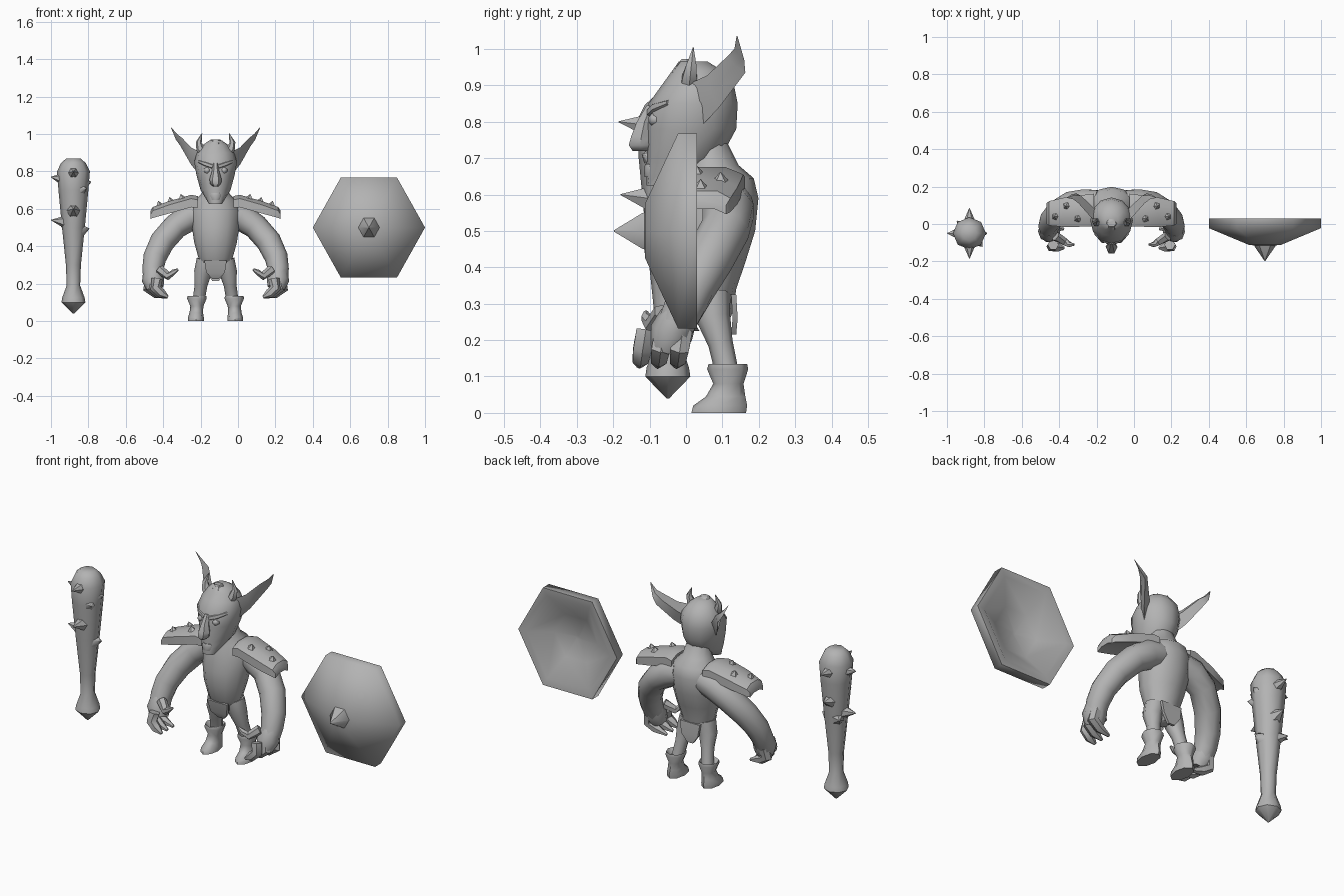
import bpy, bmesh, math
from mathutils import Vector

GREY = bpy.data.materials.new("clay grey")
GREY.diffuse_color = (0.45, 0.45, 0.45, 1)
CX = -0.12  # centre line of the creature


def skin(name, parts, x=CX, mirror=False, angle=50):
    """Bridge every list of rings in parts into a capped solid."""
    bm = bmesh.new()
    for rings in parts:
        for s in ((1, -1) if mirror else (1,)):
            vs = [[bm.verts.new((p[0] * s, p[1], p[2])) for p in r] for r in rings]
            n = len(vs[0])
            for a, b in zip(vs, vs[1:]):
                for i in range(n):
                    j = (i + 1) % n
                    bm.faces.new((a[i], a[j], b[j], b[i]))
            bm.faces.new(vs[0])
            bm.faces.new(vs[-1])
    bmesh.ops.recalc_face_normals(bm, faces=bm.faces)
    me = bpy.data.meshes.new(name)
    bm.to_mesh(me)
    bm.free()
    me.materials.append(GREY)
    ob = bpy.data.objects.new(name, me)
    ob.location.x = x
    bpy.context.collection.objects.link(ob)
    bpy.ops.object.select_all(action='DESELECT')
    ob.select_set(True)
    bpy.context.view_layer.objects.active = ob
    bpy.ops.object.shade_smooth_by_angle(angle=math.radians(angle))
    return ob


def layers(secs, n=10, cx=0):
    """Horizontal oval rings: (z, half width, front y, back y[, centre x])."""
    out = []
    for z, w, f, b, *c in secs:
        ox = c[0] if c else cx
        out.append([(ox + w * math.cos(t), (f + b) / 2 + (b - f) / 2 * math.sin(t), z)
                    for t in (2 * math.pi * i / n for i in range(n))])
    return out


def tube(secs, n=8):
    """Rings square to a path of (x, y, z, radius)."""
    ps = [Vector(s[:3]) for s in secs]
    out = []
    for i, s in enumerate(secs):
        d = (ps[min(i + 1, len(ps) - 1)] - ps[max(i - 1, 0)]).normalized()
        u = d.cross(Vector((0, 1, 0)))
        u = u.normalized() if u.length > 0.05 else Vector((1, 0, 0))
        v = d.cross(u)
        out.append([ps[i] + s[3] * (u * math.cos(t) + v * math.sin(t))
                    for t in (2 * math.pi * k / n for k in range(n))])
    return out


def spike(base, tip, r, n=6):
    return tube([(*base, r), (*tip, r * 0.04)], n)


# club with studs, centred on its own axis
skin("club", [layers([(0.04, .004, -.054, -.046), (.10, .064, -.112, .012), (.125, .06, -.108, .008),
                      (.19, .036, -.086, -.014), (.30, .04, -.09, -.01), (.50, .061, -.111, .011),
                      (.70, .08, -.13, .03), (.80, .088, -.136, .036), (.845, .066, -.114, .014),
                      (.868, .04, -.09, -.01)], 8)], -.88)
studs = []
for ang, z, reach in ((180, .76, .12), (270, .79, .135), (0, .735, .095), (90, .76, .135), (180, .53, .12),
                      (270, .59, .13), (0, .485, .085), (90, .60, .11), (315, .70, .10), (135, .50, .095)):
    d = Vector((math.cos(math.radians(ang)), math.sin(math.radians(ang)), 0))
    base = Vector((0, -.05, z)) + d * (.055 if z > .55 else .042)
    studs.append(spike(base, Vector((0, -.05, z + .01)) + d * reach, .036))
skin("club_studs", studs, -.88)


# six sided shield with a hollow back and a centre spike
def hexa(r, y):
    return [(r * math.cos(k * math.pi / 3), y, .5 + r * 1.03 * math.sin(k * math.pi / 3)) for k in range(6)]


skin("shield", [[hexa(.012, -.118), hexa(.085, -.112), hexa(.30, -.022), hexa(.30, .03),
                 hexa(.255, .026), hexa(.13, -.045), hexa(.01, -.06)]], .7, angle=75)
skin("shield_spike", [[hexa(.062, -.10), hexa(.055, -.12), hexa(.002, -.198)]], .7)

# hunched torso and neck
skin("torso", [layers([(.245, .035, .04, .115), (.28, .075, .015, .13), (.34, .092, -.015, .138),
                       (.42, .114, -.035, .165), (.50, .126, -.038, .19), (.59, .132, -.02, .199),
                       (.645, .11, -.005, .186), (.68, .075, .0, .145), (.74, .06, .01, .115)], 12)])

# head with chin, skull and pointed crown
skin("head", [layers([(.625, .034, -.108, -.06), (.66, .055, -.11, .03), (.70, .08, -.107, .095),
                      (.78, .102, -.11, .138), (.85, .114, -.103, .142), (.90, .10, -.067, .132),
                      (.94, .07, -.038, .10), (.965, .035, -.02, .06)], 12)])
skin("crest", [layers([(.90, .036, -.07, .05), (.95, .034, -.032, .05), (.972, .026, -.015, .02)], 6)])
# hooked nose, lip, brows and eyes
skin("nose", [layers([(.72, .014, -.15, -.10), (.735, .030, -.162, -.09), (.76, .032, -.155, -.09),
                      (.80, .02, -.138, -.09), (.845, .014, -.110, -.08)], 6)])
skin("lower_lip", [layers([(.648, .026, -.114, -.06), (.672, .036, -.116, -.06), (.684, .03, -.112, -.06)], 8)])
skin("brows", [tube([(.012, -.096, .825, .014), (.05, -.082, .838, .015), (.088, -.048, .852, .008)], 6)],
     mirror=True)
skin("eyes", [layers([(.79, .008, -.095, -.07), (.80, .018, -.103, -.06), (.812, .018, -.103, -.06),
                      (.822, .008, -.095, -.07)], 8, .045)], mirror=True)

# big swept ears: upper edge, lower edge and thickness of the cupped leaf
ear = []
out = Vector((.76, -.59, -.26))
for up, low, thick in (((.085, .01, .905), (.085, .035, .78), .035), ((.13, .058, .927), (.132, .09, .838), .036),
                       ((.178, .112, .978), (.187, .163, .935), .024),
                       ((.206, .133, 1.0), (.212, .16, .97), .013),
                       ((.237, .139, 1.036), (.238, .142, 1.033), .001)):
    up, low = Vector(up), Vector(low)
    mid = (up + low) / 2
    ear.append([up, mid + out * thick * .2, low, mid - out * thick])
skin("ears", [ear], mirror=True, angle=60)
skin("horns", [tube([(.05, .005, .885, .026), (.082, .01, .922, .023), (.09, .015, .955, .016),
                     (.072, .02, 1.005, .001)], 6)], mirror=True)

# shoulder guards: bent plates tapering outward, with small blunt studs
guard = []
for x, top, t, f, b in ((.095, .668, .05, -.012, .162), (.13, .675, .058, -.014, .158),
                        (.25, .641, .058, -.016, .142), (.335, .61, .048, -.008, .122),
                        (.348, .59, .03, 0, .11)):
    w = (b - f) * .28
    guard.append([(x, y, top - drop) for y, drop in
                  ((f, .02), (f + w, 0), (b - w, 0), (b, .02), (b, .02 + t * .8),
                   (b - w, t), (f + w, t), (f, .02 + t * .8))])
skin("shoulder_guards", [guard], mirror=True, angle=35)
skin("guard_studs", [spike((x, y, z), (x + .006, y, z + .024), .022, 5) for x, y, z in
                     ((.18, .03, .655), (.30, .04, .618), (.24, .095, .638))], mirror=True)

# long heavy arms, bowed out and forward
skin("arms", [tube([(.07, .115, .575, .068), (.14, .115, .555, .074), (.215, .108, .505, .068),
                    (.285, .065, .425, .067), (.325, .018, .34, .062), (.336, -.012, .275, .056),
                    (.334, -.035, .225, .052)], 10)], mirror=True)
# hands: palm, curled fingers and thumb
skin("palms", [tube([(.335, -.02, .265, .052), (.334, -.04, .22, .06), (.322, -.055, .175, .046)], 8)],
     mirror=True)
skin("fingers", [tube([(.348 - k * .018, y, .225, .03), (.36 - k * .02, y - .01, .175, .029),
                       (.318 - k * .015, y - .015, .147, .025), (.255, y - .018, .128, .008)], 6)
                 for k, y in enumerate((-.008, -.06, -.11))], mirror=True)
skin("thumbs", [tube([(.30, -.065, .275, .026), (.25, -.095, .24, .022), (.225, -.11, .262, .015),
                      (.20, -.11, .277, .006)], 6)], mirror=True)

# legs and flared boots
skin("legs", [tube([(.05, .07, .325, .052), (.068, .075, .26, .047), (.078, .095, .19, .034),
                    (.092, .115, .10, .032)], 8)], mirror=True)
skin("boots", [layers([(0, .042, .015, .165, .105), (.02, .042, .02, .168, .105), (.045, .036, .055, .163, .103),
                       (.08, .035, .075, .158, .10), (.12, .052, .058, .171, .10),
                       (.135, .05, .062, .168, .10), (.11, .03, .085, .145, .10)], 8)], mirror=True)

# loincloth: pointed front and back flaps
for name, y, low in (("front_flap", -.012, .225), ("back_flap", .124, .215)):
    skin(name, [[[(-w, y + o, z), (w, y + o, z), (w, y + o + .014, z), (-w, y + o + .014, z)]
                 for z, w, o in ((.325, .06, 0), (.26, .05, .004 if y > 0 else .014),
                                 (low, .018, .0 if y > 0 else .035))]])
